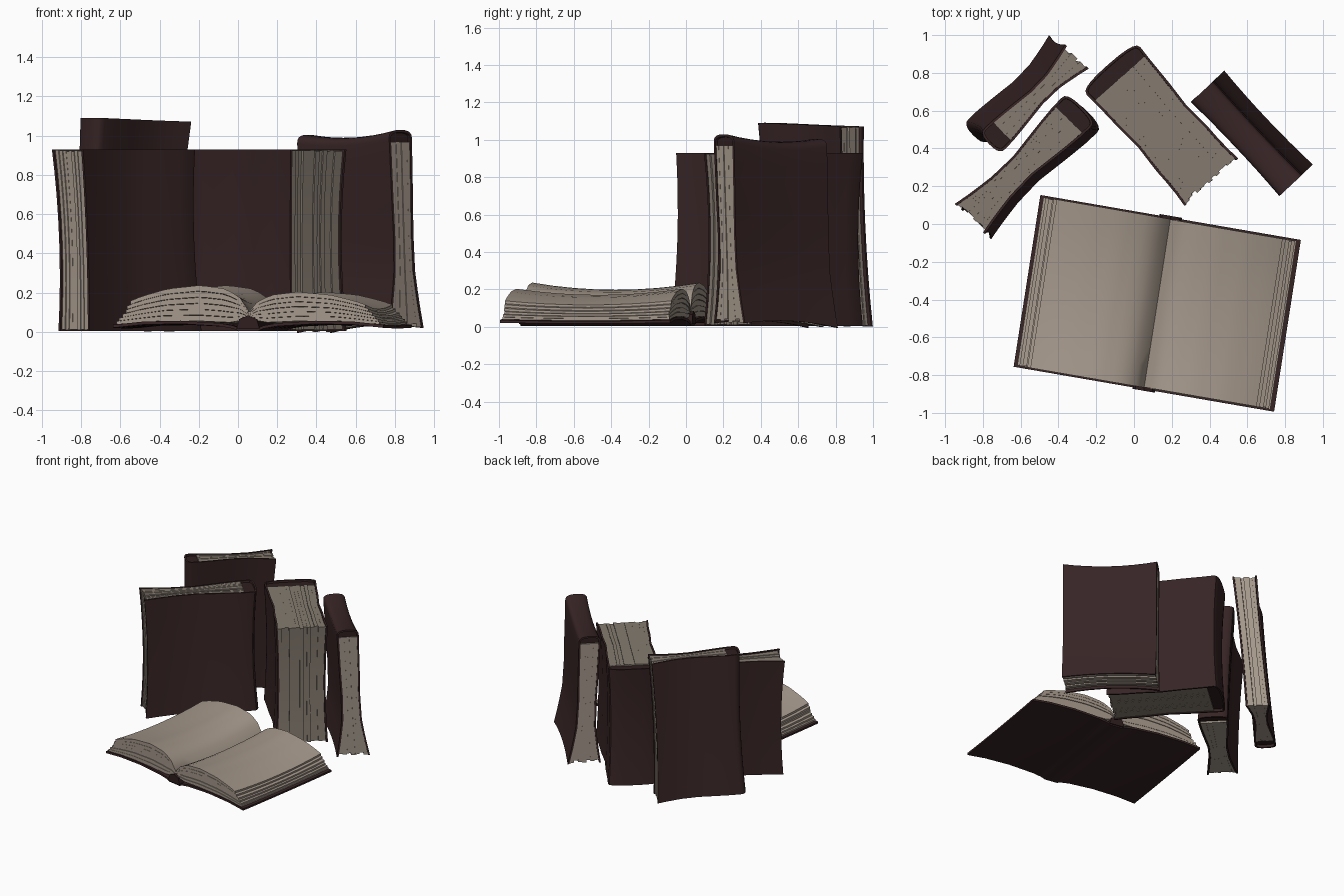
import bpy, bmesh, math, random
from mathutils import Vector

random.seed(4)
if "Cube" in bpy.data.objects:
    bpy.data.objects.remove(bpy.data.objects["Cube"])


def material(name, rgb):
    m = bpy.data.materials.new(name)
    m.use_nodes = True
    m.diffuse_color = (*rgb, 1)
    bsdf = m.node_tree.nodes["Principled BSDF"]
    bsdf.inputs["Base Color"].default_value = (*rgb, 1)
    bsdf.inputs["Roughness"].default_value = 0.9
    return m


LEATHER = material("dark red brown leather", (0.039, 0.018, 0.0185))
LINING = material("dark lining", (0.028, 0.013, 0.013))
PAPER = material("paper", (0.37, 0.31, 0.255))
EDGE = material("aged paper edge", (0.235, 0.198, 0.162))


def interp(table, x):
    """Linear lookup in a short list of (x, value)."""
    for (x0, a), (x1, b) in zip(table, table[1:]):
        if x <= x1:
            k = max(0, (x - x0) / (x1 - x0))
            return a + (b - a) * k
    return table[-1][1]


def loft(name, slabs, place, mats, top_rule=False, levels=8):
    """Extrude closed outlines; each slab is (outline, low, high)."""
    bm = bmesh.new()
    for outline, low, high in slabs:
        rings = []
        for i in range(levels + 1):
            h = low + (high - low) * i / levels
            rings.append([bm.verts.new(place(a, b, h)) for a, b in outline])
        n = len(outline)
        for r0, r1 in zip(rings, rings[1:]):
            for j in range(n):
                k = (j + 1) % n
                bm.faces.new((r0[j], r0[k], r1[k], r1[j]))
        bm.faces.new(rings[0])
        bm.faces.new(rings[-1])
    bmesh.ops.recalc_face_normals(bm, faces=bm.faces)
    bm.normal_update()
    if top_rule:
        for f in bm.faces:
            f.material_index = 1 if f.normal.z > 0.6 else 0
    # split the large caps cleanly
    bmesh.ops.triangulate(bm, faces=[f for f in bm.faces if len(f.verts) > 4])
    mesh = bpy.data.meshes.new(name)
    bm.to_mesh(mesh)
    bm.free()
    for m in mats:
        mesh.materials.append(m)
    ob = bpy.data.objects.new(name, mesh)
    bpy.context.collection.objects.link(ob)
    bpy.ops.object.select_all(action="DESELECT")
    ob.select_set(True)
    bpy.context.view_layer.objects.active = ob
    bpy.ops.object.shade_smooth_by_angle(angle=math.radians(35))


def closed_book(name, origin, s_axis, t_axis, h_axis, length, height, widths,
                leaves, mats, top_rule=False, back=0.05):
    """s runs spine to fore edge, t across the thickness, h along the spine."""
    o, s_axis, t_axis, h_axis = map(Vector, (origin, s_axis, t_axis, h_axis))
    spine, waist, fore = widths
    table = [(0, spine), (0.12, spine * 0.97), (0.3, (spine + waist) / 2),
             (0.5, waist), (0.7, waist * 1.06), (0.86, (waist + fore) / 2), (1, fore)]

    def half(s):
        return interp(table, s / length)

    def place(s, t, h):
        # sides pull in slightly at mid height
        pinch = 1 - (2 * h / height - 1) ** 2
        s = length / 2 + (s - length / 2) * (1 - 0.05 * pinch)
        t *= 1 - 0.08 * pinch
        return o + s_axis * s + t_axis * t + h_axis * h

    # cover: two boards joined by a rounded spine
    def shell(inset):
        side = [(length * i / 10, half(length * i / 10) - inset) for i in range(10, -1, -1)]
        bulge = 0.045 - inset
        arc = []
        for i in range(1, 10):
            a = math.pi * i / 10
            c = math.cos(a)
            arc.append((-bulge * math.sin(a) ** 0.7,
                        math.copysign(abs(c) ** 0.8, c) * (spine - inset)))
        return side + arc + [(s, -t) for s, t in reversed(side)]

    board = 0.013
    loft(name + "_cover", [(shell(0) + shell(board)[::-1], 0, height)], place, [LEATHER])

    # lining fills the hollow of the spine
    inner = shell(board)[10:-10]
    w = half(back) - board
    loft(name + "_spine_lining", [([(back, w)] + inner + [(back, -w)], 0.02, height - 0.015)],
         place, [LINING])

    # page block made of uneven leaves
    slabs = []
    for i in range(leaves):
        f0, f1 = -1 + 2 * i / leaves, -1 + 2 * (i + 1) / leaves
        end = length - 0.003 - random.random() * 0.02
        run = [back + (end - back) * k / 10 for k in range(11)]
        low = [(s, f0 * (half(s) - board)) for s in run]
        high = [(s, f1 * (half(s) - board)) for s in run]
        slabs.append((low + high[::-1], 0.004 + random.random() * 0.004,
                      height - 0.003 - random.random() * 0.007))
    loft(name + "_pages", slabs, place, mats, top_rule)


closed_book("back_left_book", (-0.82, 0.502, 0.02), (0.71, 0.71, -0.03), (-0.7, 0.71, 0),
            (0.08, -0.045, 1), 0.61, 1.07, (0.078, 0.05, 0.09), 7, [PAPER, EDGE], True)
closed_book("front_left_book", (-0.275, 0.56, 0.005), (-0.71, -0.71, 0), (-0.71, 0.71, 0),
            (-0.036, 0.03, 1), 0.79, 0.925, (0.11, 0.072, 0.112), 9, [PAPER, EDGE], True)
closed_book("thick_book", (-0.108, 0.81, 0.005), (0.66, -0.75, 0), (0.75, 0.66, 0),
            (0, 0, 1), 0.785, 0.925, (0.19, 0.17, 0.19), 13, [EDGE])
closed_book("spine_up_book", (0.36, 0.7, 0.96), (0.03, 0.03, -1), (0.73, 0.68, 0),
            (0.66, -0.7, 0.035), 0.965, 0.71, (0.08, 0.07, 0.122), 7, [PAPER], back=0.015)

# open book lying in front
CENTER = Vector((0.123, -0.42, 0.005))
ACROSS, ALONG = Vector((0.985, -0.17, 0)), Vector((0.155, 0.995, 0))


def lay(u, z, v):
    # leaves and boards curl up towards head and tail
    curl = 0.2 * z * (v / 0.45) ** 2
    return CENTER + ACROSS * u + ALONG * v + Vector((0, 0, z + curl))


half_cover = [(0.7, 0.013), (0.55, 0.026), (0.35, 0.03), (0.15, 0.02), (0.08, 0.01), (0.05, 0)]
under = half_cover + [(-u, z) for u, z in reversed(half_cover)]
upper = [(u, z + 0.013) for u, z in reversed(under)]
loft("open_book_cover", [(under + upper, -0.457, 0.457)], lay, [LEATHER])
loft("open_book_spine_lining",
     [([(-0.06, 0.008), (0.06, 0.008), (0.045, 0.05), (0, 0.065), (-0.045, 0.05)], -0.465, 0.465)],
     lay, [LINING])

BOTTOM = [(0, 0.05), (0.1, 0.036), (0.25, 0.042), (0.45, 0.043), (0.7, 0.028)]
TOP = [(0, 0.085), (0.05, 0.145), (0.12, 0.175), (0.25, 0.19), (0.42, 0.175), (0.55, 0.145),
       (0.7, 0.095)]


def open_pages(name, side, rise):
    slabs = []
    count = 6
    for k in range(count):
        f0, f1 = k / count, (k + 0.94) / count
        reach = 0.698 - 0.085 * f1 - random.random() * 0.01
        run = [reach * i / 14 for i in range(15)]

        def layer(f):
            return [(side * u, interp(BOTTOM, u) + f * rise * (interp(TOP, u) - interp(BOTTOM, u)))
                    for u in run]
        trim = random.random() * 0.008
        slabs.append((layer(f0) + layer(f1)[::-1], -0.45 + trim, 0.45 - trim))
    loft(name, slabs, lay, [PAPER])


open_pages("open_book_left_pages", 1, 0.85)
open_pages("open_book_right_pages", -1, 1.04)
